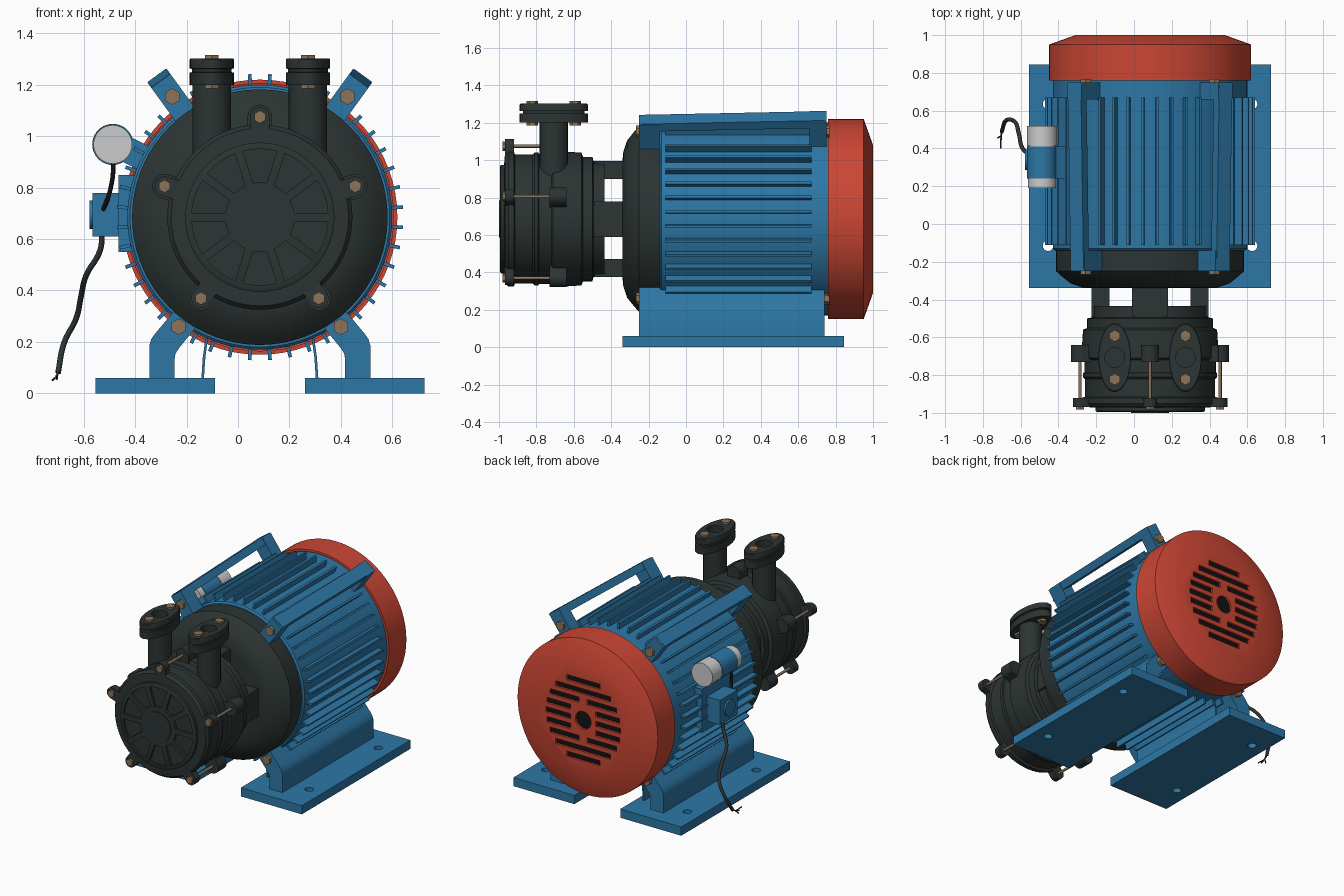
import bpy, bmesh, math
from mathutils import Matrix, Vector

if "Cube" in bpy.data.objects:
    bpy.data.objects.remove(bpy.data.objects["Cube"])

CX, CZ = 0.085, 0.685          # motor axis runs along y through here


def material(name, rgb):
    m = bpy.data.materials.new(name)
    m.diffuse_color = (*rgb, 1)
    m.use_nodes = True
    m.node_tree.nodes["Principled BSDF"].inputs["Base Color"].default_value = m.diffuse_color
    return m


BLUE = material("blue paint", (0.026, 0.185, 0.38))
RED = material("red paint", (0.60, 0.062, 0.034))
IRON = material("dark iron", (0.025, 0.035, 0.033))
BRASS = material("bolt bronze", (0.27, 0.175, 0.095))
GREY = material("light grey", (0.60, 0.60, 0.60))
BLACK = material("black", (0.006, 0.006, 0.006))


def finish(name, bm, mat):
    bmesh.ops.recalc_face_normals(bm, faces=bm.faces)
    me = bpy.data.meshes.new(name)
    bm.to_mesh(me)
    bm.free()
    me.materials.append(mat)
    me.shade_smooth()
    me.set_sharp_from_angle(angle=math.radians(35))
    ob = bpy.data.objects.new(name, me)
    bpy.context.collection.objects.link(ob)
    return ob


def loft(bm, rings):
    """Skin a list of point loops and cap both ends."""
    vs = [[bm.verts.new(p) for p in ring] for ring in rings]
    n = len(vs[0])
    for a, b in zip(vs, vs[1:]):
        for i in range(n):
            bm.faces.new((a[i], a[(i + 1) % n], b[(i + 1) % n], b[i]))
    bm.faces.new(vs[0])
    bm.faces.new(vs[-1][::-1])


def polar(r, a, y):
    return Vector((CX + r * math.cos(a), y, CZ + r * math.sin(a)))


def lathe(bm, profile, n=64):
    loft(bm, [[polar(r, 2 * math.pi * i / n, y) for i in range(n)] for r, y in profile])


def prism(bm, pts, y0, y1):
    loft(bm, [[(x, y, z) for x, z in pts] for y in (y0, y1)])


def rod(bm, p0, p1, r, n=24):
    p0, p1 = Vector(p0), Vector(p1)
    d = p1 - p0
    rot = d.to_track_quat('Z', 'Y').to_matrix().to_4x4()
    bmesh.ops.create_cone(bm, cap_ends=True, segments=n, radius1=r, radius2=r, depth=d.length,
                          matrix=Matrix.Translation((p0 + p1) / 2) @ rot)


def box(bm, c, size, a=0, tilt=0):
    """Box whose x axis points outward at angle a around the motor axis."""
    m = (Matrix.Translation(c) @ Matrix.Rotation(-a, 4, 'Y') @ Matrix.Rotation(-tilt, 4, 'Z')
         @ Matrix.Diagonal((*size, 1)))
    bmesh.ops.create_cube(bm, size=1, matrix=m)


def cut(ob, cutter_bm):
    c = finish("cutter", cutter_bm, ob.data.materials[0])
    c.hide_render = True
    mod = ob.modifiers.new("cut", 'BOOLEAN')
    mod.object, mod.operation, mod.solver = c, 'DIFFERENCE', 'EXACT'
    bake(ob)
    bpy.data.objects.remove(c)


def bake(ob):
    dg = bpy.context.evaluated_depsgraph_get()
    me = bpy.data.meshes.new_from_object(ob.evaluated_get(dg))
    ob.modifiers.clear()
    ob.data = me
    me.shade_smooth()
    me.set_sharp_from_angle(angle=math.radians(35))


def cable(name, pts, r, mat):
    cu = bpy.data.curves.new(name, 'CURVE')
    cu.dimensions, cu.bevel_depth, cu.use_fill_caps, cu.resolution_u = '3D', r, True, 6
    sp = cu.splines.new('BEZIER')
    sp.bezier_points.add(len(pts) - 1)
    for b, p in zip(sp.bezier_points, pts):
        b.co, b.handle_left_type, b.handle_right_type = p, 'AUTO', 'AUTO'
    cu.materials.append(mat)
    bpy.context.collection.objects.link(bpy.data.objects.new(name, cu))


B = bmesh.new
D = math.radians

# Motor body with cooling fins
bm = B()
lathe(bm, [(0.505, -0.14), (0.515, -0.13), (0.515, 0.77)], 96)
finish("motor_body", bm, BLUE)
bm = B()
for i in range(44):
    a = 2 * math.pi * (i + 0.5) / 44
    if all(abs(math.degrees(a) - k) > 5.5 for k in (54, 126, 234, 306)):
        box(bm, polar(0.53, a, 0.28), (0.055, 0.78, 0.014), a)
finish("cooling_fins", bm, BLUE)

# Red fan cover with slotted back, dark fan behind it
bm = B()
lathe(bm, [(0.385, 0.985), (0.52, 0.94), (0.52, 0.76), (0.535, 0.76), (0.535, 0.95), (0.395, 1.0)], 72)
cover = finish("fan_cover", bm, RED)
bm = B()
rod(bm, (CX, 0.97, CZ), (CX, 1.02, CZ), 0.06, 32)
for k in range(-4, 5):
    z = 0.066 * k
    w = math.sqrt(0.30 ** 2 - z * z) - 0.015
    hub = 0.095 if abs(k) <= 1 else (0.03 if abs(k) == 2 else 0)
    spans = [(-w, -hub), (hub, w)] if hub else [(-w, w)]
    for x0, x1 in spans:
        box(bm, (CX + (x0 + x1) / 2, 0.995, CZ + z), (x1 - x0, 0.05, 0.036))
cut(cover, bm)
bm = B()
lathe(bm, [(0.36, 0.965), (0.36, 0.975)], 48)
finish("fan_shadow_disc", bm, BLACK)

# Front bell housing and coupling neck
bm = B()
lathe(bm, [(0.497, -0.13), (0.497, -0.25), (0.47, -0.275), (0.42, -0.315), (0.36, -0.335), (0.31, -0.34)], 72)
finish("bell_housing", bm, IRON)
bm = B()
for k in range(4):
    a = k * math.pi / 2
    box(bm, polar(0.262, a, -0.40), (0.095, 0.18, 0.19), a)
lathe(bm, [(0.06, -0.50), (0.06, -0.30)], 24)
finish("coupling_posts", bm, IRON)

# Pump casing with ribbed front cover
bm = B()
lathe(bm, [(0.31, -0.435), (0.31, -0.495), (0.333, -0.50), (0.333, -0.55), (0.355, -0.56), (0.36, -0.64),
           (0.36, -0.71), (0.348, -0.72), (0.348, -0.785), (0.355, -0.79), (0.355, -0.81), (0.345, -0.82),
           (0.345, -0.915), (0.36, -0.92), (0.36, -0.95), (0.345, -0.968), (0.30, -0.972)], 72)
finish("pump_casing", bm, IRON)
bm = B()
lathe(bm, [(0.29, -0.96), (0.29, -0.99), (0.28, -0.995)], 72)
cover = finish("pump_front_cover", bm, IRON)
bm = B()
for k in range(10):
    mid, pts = D(36 * k + 18), []
    for r, h, order in ((0.265, 14.5, 1), (0.135, 11, -1)):
        pts += [polar(r, mid + D(order * h * t / 3), 0) for t in range(-3, 4)]
    prism(bm, [(p.x, p.z) for p in pts], -1.03, -0.98)
cut(cover, bm)
bm = B()
lathe(bm, [(0.10, -0.99), (0.10, -1.0)], 48)
finish("pump_cover_hub", bm, IRON)

# Five tie bolts with their lugs
lugs, bolts = B(), B()
for k in range(5):
    a = D(90 + 72 * k)
    for y0, y1, w in ((-0.968, -0.92, 0.076), (-0.73, -0.64, 0.095)):
        rod(lugs, polar(0.39, a, y0), polar(0.39, a, y1), w / 2)
        box(lugs, polar(0.355, a, (y0 + y1) / 2), (0.08, y1 - y0, w), a)
    rod(bolts, polar(0.39, a, -0.95), polar(0.39, a, -0.68), 0.009, 12)
    rod(bolts, polar(0.39, a, -0.982), polar(0.39, a, -0.96), 0.025, 6)
finish("tie_bolt_lugs", lugs, IRON)
finish("tie_bolts", bolts, BRASS)

# Two vertical ports with oval flanges
bolts = B()
for s, side in ((-1, "left"), (1, "right")):
    x, y = CX + s * 0.187, -0.707
    bm = B()
    rod(bm, (x, y, 0.85), (x, y, 1.21), 0.075, 32)
    finish(side + "_port_pipe", bm, IRON)
    bm = B()
    loft(bm, [[(x + 0.086 * f * math.cos(t), y + 0.182 * f * math.sin(t), z)
               for t in [2 * math.pi * i / 40 for i in range(40)]]
              for f, z in ((1, 1.20), (1, 1.248), (0.9, 1.249), (0.9, 1.262), (1, 1.263), (1, 1.298), (0.97, 1.303))])
    flange = finish(side + "_port_flange", bm, IRON)
    bm = B()
    rod(bm, (x, y, 1.22), (x, y, 1.35), 0.052, 32)
    cut(flange, bm)
    for dy in (-0.115, 0.115):
        rod(bolts, (x, y + dy, 1.185), (x, y + dy, 1.316), 0.031, 6)
finish("flange_bolts", bolts, BRASS)

# Feet, legs and upper carrying bars, mirrored about the motor axis
bolts = B()
for s, side in ((-1, "left"), (1, "right")):
    bm = B()
    box(bm, (CX + s * 0.4075, 0.2525, 0.03), (0.465, 1.185, 0.06))
    foot = finish(side + "_foot_plate", bm, BLUE)
    bm = B()
    for y in (-0.115, 0.635):
        rod(bm, (CX + s * 0.54, y, -0.05), (CX + s * 0.54, y, 0.12), 0.028)
    cut(foot, bm)
    bm = B()
    leg = [(0.43, 0.05), (0.43, 0.185), (0.422, 0.212), (0.405, 0.235), (0.345, 0.307), (0.325, 0.33),
           (0.238, 0.27), (0.258, 0.245), (0.315, 0.175), (0.328, 0.155), (0.332, 0.13), (0.332, 0.05)]
    prism(bm, [(CX + s * x, z) for x, z in leg], -0.25, 0.74)
    finish(side + "_leg", bm, BLUE)
    bm = B()
    web = [(0.228, 0.05), (0.222, 0.14), (0.208, 0.24), (0.198, 0.24), (0.212, 0.14), (0.218, 0.05)]
    prism(bm, [(CX + s * x, z) for x, z in web], -0.12, 0.66)
    finish(side + "_foot_web", bm, BLUE)
    bm = B()
    a = D(90 - s * 36)
    box(bm, polar(0.575, a, -0.195), (0.16, 0.11, 0.092), a)
    box(bm, polar(0.59, a, 0.705), (0.18, 0.09, 0.092), a)
    box(bm, polar(0.645, a, 0.25), (0.05, 0.97, 0.085), a, 0.025)
    finish(side + "_carrying_bar", bm, BLUE)
    for r, b in ((0.58, a), (0.53, D(270 + s * 36.5))):
        for y0, y1 in ((-0.268, -0.24), (0.73, 0.768)):
            rod(bolts, polar(r, b, y0), polar(r, b, y1), 0.032, 6)
finish("frame_bolts", bolts, BRASS)

# Terminal box on the left side
bm = B()
box(bm, (-0.425, 0.34, 0.70), (0.08, 0.30, 0.30))
box(bm, (-0.515, 0.34, 0.695), (0.10, 0.19, 0.17))
rod(bm, (-0.56, 0.34, 0.695), (-0.577, 0.34, 0.695), 0.055, 24)
finish("terminal_box", bm, BLUE)

# Capacitor in its clamp
bm = B()
rod(bm, (-0.487, 0.19, 0.968), (-0.487, 0.42, 0.968), 0.075, 40)
rod(bm, (-0.487, 0.415, 0.968), (-0.487, 0.52, 0.968), 0.08, 40)
finish("capacitor", bm, GREY)
bm = B()
rod(bm, (-0.487, 0.24, 0.968), (-0.487, 0.41, 0.968), 0.079, 40)
a = D(153)
box(bm, polar(0.54, a, 0.325), (0.14, 0.17, 0.10), a)
finish("capacitor_clamp", bm, BLUE)

# Wiring
cable("capacitor_wire", [(-0.487, 0.21, 0.93), (-0.485, 0.20, 0.87), (-0.50, 0.215, 0.78), (-0.53, 0.26, 0.70)], 0.009, BLACK)
cable("power_cable", [(-0.53, 0.35, 0.64), (-0.535, 0.36, 0.56), (-0.59, 0.40, 0.46), (-0.61, 0.48, 0.38),
                      (-0.63, 0.54, 0.29), (-0.675, 0.55, 0.20), (-0.70, 0.49, 0.08)], 0.011, IRON)
for i, end in enumerate([(-0.722, 0.455, 0.05), (-0.705, 0.43, 0.055), (-0.705, 0.40, 0.07)]):
    cable("wire_end_%d" % i, [(-0.70, 0.495, 0.09), (-0.703, 0.47, 0.07), end], 0.004, IRON)
